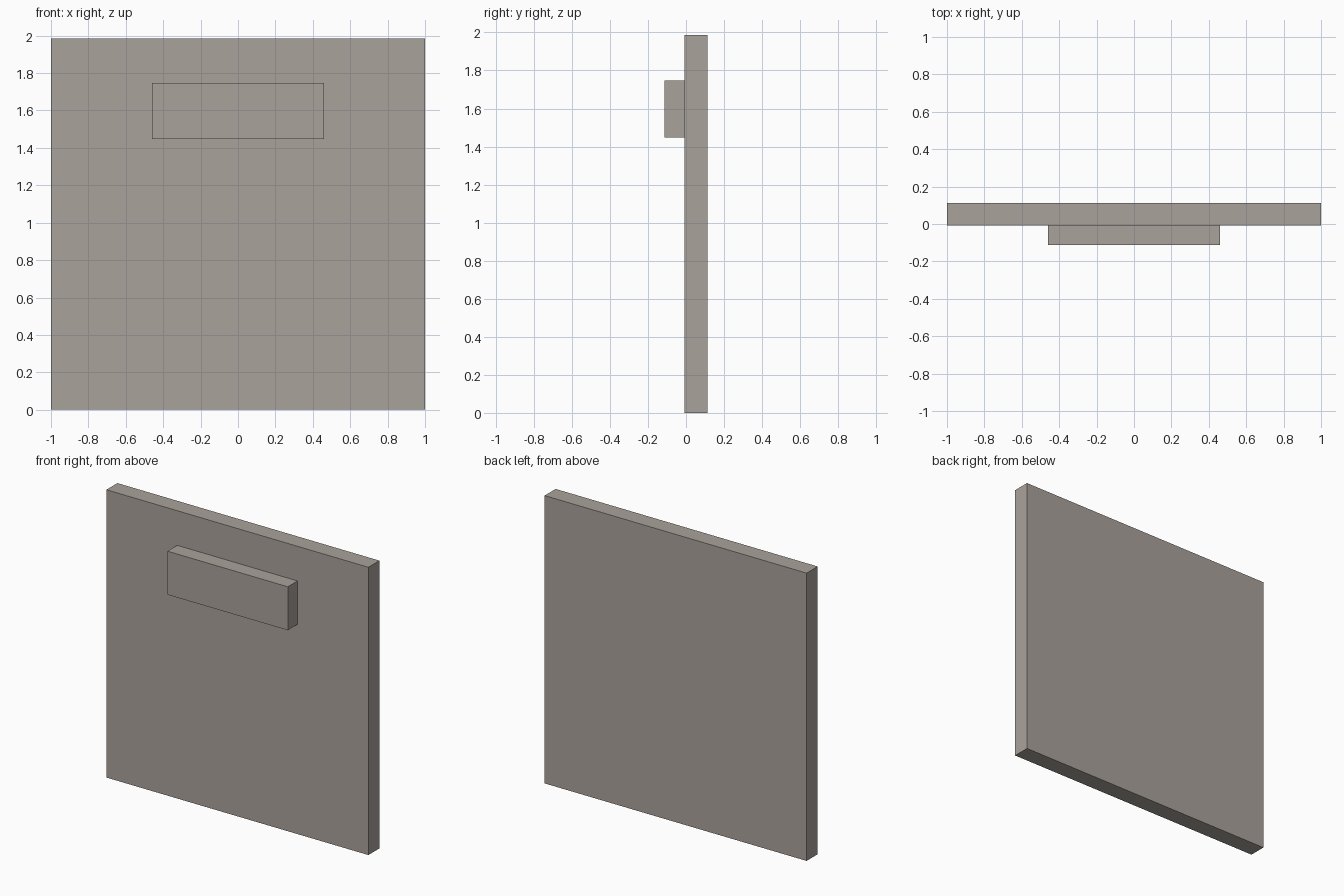
import bpy
import bmesh
from mathutils import Matrix, Vector

if "Cube" in bpy.data.objects:
    bpy.data.objects.remove(bpy.data.objects["Cube"])

# Warm grey shared by both parts
warm_grey = bpy.data.materials.new("warm_grey")
warm_grey.diffuse_color = (0.40, 0.36, 0.33, 1)
warm_grey.use_nodes = True
warm_grey.node_tree.nodes["Principled BSDF"].inputs["Base Color"].default_value = warm_grey.diffuse_color


def box(name, lo, hi):
    """Axis-aligned box between two corners."""
    lo, hi = Vector(lo), Vector(hi)
    bm = bmesh.new()
    bmesh.ops.create_cube(
        bm, size=1,
        matrix=Matrix.Translation((lo + hi) / 2) @ Matrix.Diagonal((*(hi - lo), 1)))
    mesh = bpy.data.meshes.new(name)
    bm.to_mesh(mesh)
    bm.free()
    mesh.materials.append(warm_grey)
    obj = bpy.data.objects.new(name, mesh)
    bpy.context.collection.objects.link(obj)
    return obj


FRONT_FACE = -0.007  # plane where the plaque meets the panel

# Main upright slab
box("panel", (-1, FRONT_FACE, 0), (1, 0.113, 1.986))

# Raised block near the top of the front face
box("plaque", (-0.459, -0.113, 1.447), (0.459, FRONT_FACE, 1.747))
